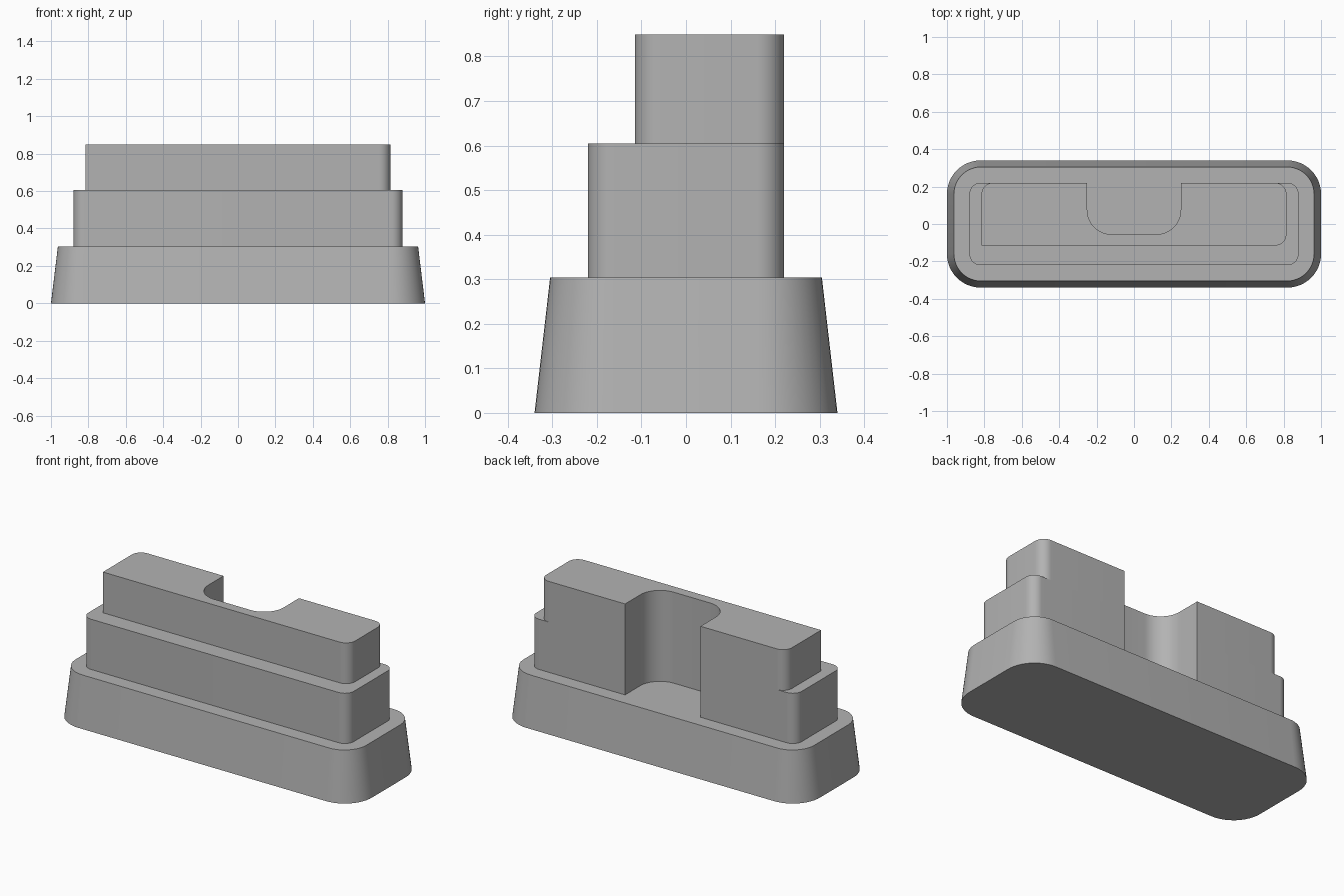
import bpy, math
from mathutils import Vector

cube = bpy.data.objects.get("Cube")
if cube:
    bpy.data.objects.remove(cube, do_unlink=True)

grey = bpy.data.materials.new("plain_grey")
grey.use_nodes = True
color = (0.45, 0.45, 0.45, 1)
grey.diffuse_color = color
grey.node_tree.nodes["Principled BSDF"].inputs["Base Color"].default_value = color


def outline(corners, steps=12):
    """Round each right-angled (x, y, radius) corner; zero stays sharp."""
    points = []
    for i, (x, y, r) in enumerate(corners):
        here = Vector((x, y))
        if r == 0:
            points.append(here)
            continue
        before = (Vector(corners[i - 1][:2]) - here).normalized()
        after = (Vector(corners[(i + 1) % len(corners)][:2]) - here).normalized()
        center = here + (before + after) * r
        for k in range(steps + 1):
            a = k / steps * math.pi / 2
            points.append(center - after * r * math.cos(a) - before * r * math.sin(a))
    return points


def box(x, y, r):
    return [(-x, -y, r), (x, -y, r), (x, y, r), (-x, y, r)]


def notched(x, front, r, front_right_r):
    """Tier outline with a rounded slot cut into its back."""
    back, slot_x, slot_y, slot_r = 0.22, 0.25, -0.055, 0.13
    return [(-x, front, front_right_r), (x, front, r), (x, back, r),
            (slot_x, back, 0), (slot_x, slot_y, slot_r),
            (-slot_x, slot_y, slot_r), (-slot_x, back, 0), (-x, back, r)]


def loft(name, lower, upper, z0, z1):
    bottom, top = outline(lower), outline(upper)
    n = len(bottom)
    verts = [(*p, z0) for p in bottom] + [(*p, z1) for p in top]
    faces = [(i, (i + 1) % n, n + (i + 1) % n, n + i) for i in range(n)]
    faces += [tuple(reversed(range(n))), tuple(range(n, 2 * n))]
    mesh = bpy.data.meshes.new(name)
    mesh.from_pydata(verts, [], faces)
    mesh.materials.append(grey)
    obj = bpy.data.objects.new(name, mesh)
    bpy.context.collection.objects.link(obj)
    bpy.ops.object.select_all(action='DESELECT')
    obj.select_set(True)
    bpy.context.view_layer.objects.active = obj
    bpy.ops.object.shade_smooth_by_angle(angle=math.radians(30))
    return obj


# Tapered foot
loft("base", box(1, 0.34, 0.18), box(0.963, 0.305, 0.145), 0, 0.304)

# Slotted tiers, flush at the back
middle = notched(0.88, -0.22, 0.06, 0.06)
loft("middle_tier", middle, middle, 0.304, 0.605)
upper = notched(0.815, -0.115, 0.06, 0)
loft("upper_tier", upper, upper, 0.605, 0.849)
